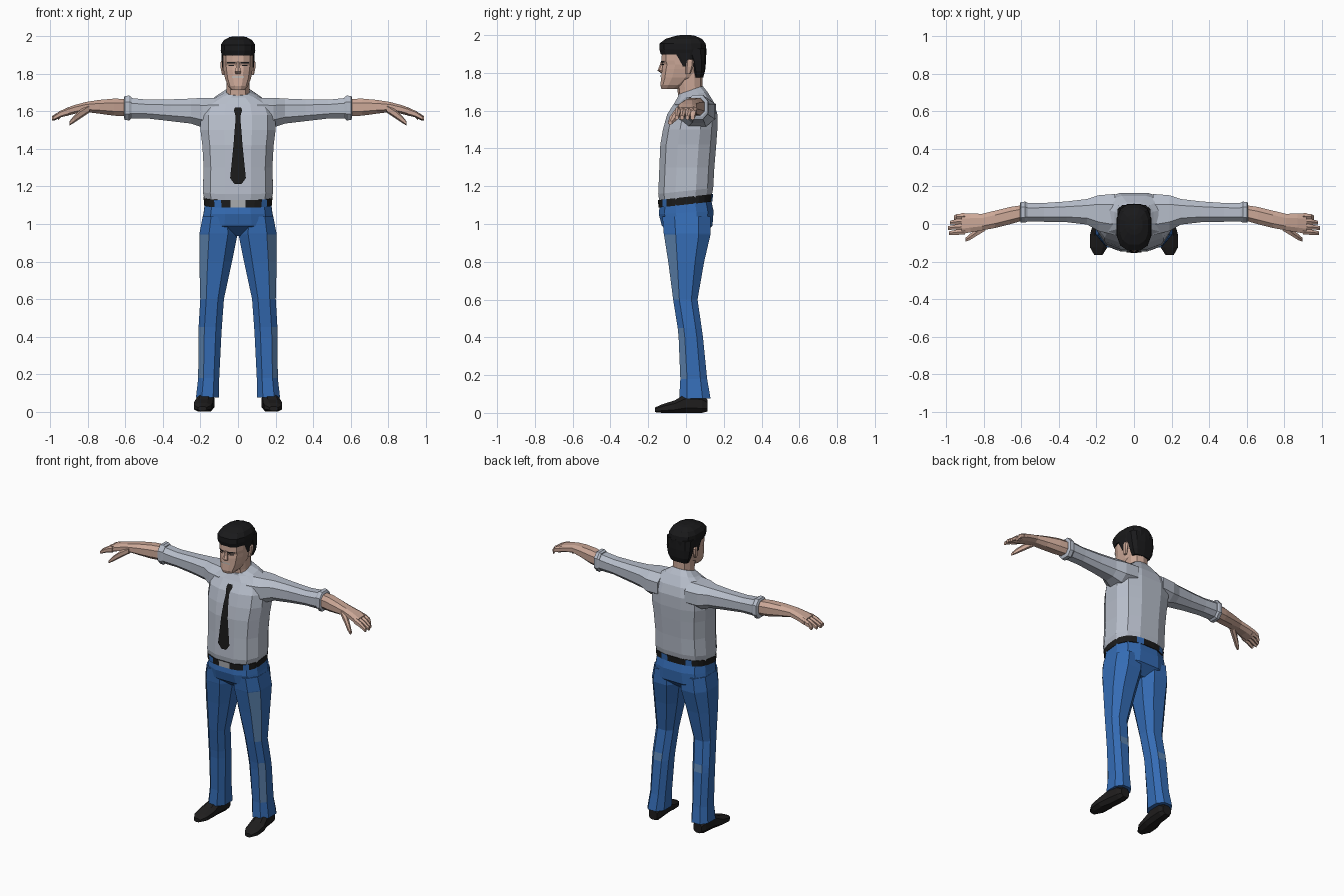
import bpy, bmesh, math


def material(name, rgb):
    m = bpy.data.materials.new(name)
    m.diffuse_color = (*rgb, 1)
    return m


SKIN = material("skin", (0.60, 0.39, 0.31))
SHIRT = material("pale_grey_shirt", (0.47, 0.51, 0.59))
DENIM = material("blue_denim", (0.035, 0.15, 0.46))
FADED = material("faded_denim", (0.11, 0.23, 0.43))
HAIR = material("black_hair", (0.010, 0.010, 0.011))
CLOTH = material("black_cloth", (0.011, 0.011, 0.011))
SHOE = material("shoe_leather", (0.014, 0.013, 0.013))
METAL = material("buckle_metal", (0.42, 0.43, 0.45))
TEETH = material("teeth", (0.55, 0.50, 0.46))


def finish(name, bm, mats, mirror=False):
    me = bpy.data.meshes.new(name)
    bm.to_mesh(me)
    bm.free()
    for m in mats:
        me.materials.append(m)
    ob = bpy.data.objects.new(name, me)
    bpy.context.collection.objects.link(ob)
    if mirror:
        ob.modifiers.new("mirror", 'MIRROR').use_axis[0] = True
    return ob


def loft(name, axis, rings, mats, n=8, e=0.8, rule=None, mirror=False):
    """Skin rings (t, centre, half, low, high, tilt) placed along an axis."""
    bm = bmesh.new()
    top = math.cos(math.pi / n) ** e
    power = lambda v: math.copysign(abs(v) ** e, v) / top
    loops = []
    for t, c, h, lo, hi, *tilt in rings:
        loop = []
        for k in range(n):
            w = 2 * math.pi * (k + 0.5) / n
            a = c + h * power(math.cos(w))
            b = (lo + hi) / 2 + (hi - lo) / 2 * power(math.sin(w))
            s = t + (tilt[0] * b if tilt else 0)
            loop.append(bm.verts.new({'x': (s, a, b), 'y': (a, s, b), 'z': (a, b, s)}[axis]))
        loops.append(loop)
    for i in range(len(loops) - 1):
        p, q = loops[i], loops[i + 1]
        for k in range(n):
            f = bm.faces.new((p[k], p[(k + 1) % n], q[(k + 1) % n], q[k]))
            if rule:
                f.material_index = rule(i, k, f.calc_center_median())
    bm.faces.new(loops[0])
    bm.faces.new(loops[-1])
    bmesh.ops.recalc_face_normals(bm, faces=bm.faces)
    return finish(name, bm, mats, mirror)


def plate(name, rows, mat, mirror=False):
    """Thin front-facing sheet from rows of points, bottom row first."""
    bm = bmesh.new()
    grid = [[bm.verts.new(p) for p in r] for r in rows]
    for lo, hi in zip(grid, grid[1:]):
        for k in range(len(lo) - 1):
            bm.faces.new((lo[k], lo[k + 1], hi[k + 1], hi[k]))
    return finish(name, bm, [mat], mirror)


# Shirt body
TORSO = [(1.135, 0, .178, -.141, .136, .11), (1.175, 0, .187, -.147, .144, .11),
         (1.30, 0, .183, -.141, .150), (1.42, 0, .190, -.136, .160),
         (1.50, 0, .200, -.122, .166), (1.58, 0, .198, -.100, .166),
         (1.64, 0, .175, -.062, .150), (1.68, 0, .105, -.043, .115, .15),
         (1.70, 0, .064, -.042, .088, .35)]
loft("shirt_body", 'z', TORSO, [SHIRT], n=12, e=0.75)

# Sleeves with rolled cuffs
loft("sleeve", 'x', [(.10, .05, .110, 1.52, 1.672), (.19, .058, .095, 1.515, 1.672),
                     (.25, .065, .068, 1.535, 1.668), (.36, .065, .055, 1.548, 1.664),
                     (.48, .062, .050, 1.562, 1.662), (.58, .062, .049, 1.562, 1.672)],
     [SHIRT], mirror=True)
loft("rolled_cuff", 'x', [(.568, .063, .050, 1.562, 1.676), (.58, .063, .056, 1.552, 1.684),
                          (.603, .062, .055, 1.554, 1.682), (.608, .062, .046, 1.568, 1.672)],
     [SHIRT], mirror=True)

# Forearm and hand
loft("forearm_and_hand", 'x', [(.59, .060, .041, 1.574, 1.666), (.66, .045, .046, 1.577, 1.668),
                               (.74, .025, .046, 1.588, 1.661), (.81, .010, .044, 1.597, 1.650),
                               (.87, .006, .050, 1.587, 1.634), (.92, .002, .056, 1.574, 1.616)],
     [SKIN], mirror=True)
# Four drooping fingers
for i, (y, tip) in enumerate([(-.041, .985), (-.013, .99), (.015, .98), (.042, .96)]):
    loft(f"finger_{i + 1}", 'x', [(.90, y, .0145, 1.582, 1.620), (.945, y - .003, .014, 1.570, 1.602),
                                  (tip, y - .008, .010, 1.552, 1.574)], [SKIN], n=6, mirror=True)
loft("thumb", 'x', [(.79, -.012, .022, 1.597, 1.636), (.84, -.045, .019, 1.564, 1.606),
                    (.875, -.070, .016, 1.540, 1.574), (.898, -.084, .010, 1.526, 1.546)],
     [SKIN], n=6, mirror=True)

# Trousers
loft("trouser_hips", 'z', [(1.13, 0, .174, -.138, .130, .11), (1.06, 0, .183, -.144, .146, .05),
                           (.99, 0, .196, -.128, .140), (.935, 0, .130, -.060, .080)],
     [DENIM], n=12, e=0.75)


def fading(i, k, c):
    if k == 6 and i in (2, 3, 5, 6):      # outer front thigh and shin
        return 1
    return 1 if k == 1 and i == 5 else 0  # back of the calf


loft("trouser_leg", 'z', [(1.04, .100, .088, -.125, .130), (.95, .104, .101, -.118, .130),
                          (.945, .104, .101, -.117, .130), (.80, .119, .087, -.094, .096),
                          (.60, .138, .063, -.068, .061), (.45, .148, .062, -.044, .083),
                          (.40, .150, .061, -.039, .090), (.18, .156, .056, -.030, .112),
                          (.075, .163, .061, -.036, .130)],
     [DENIM, FADED], rule=fading, mirror=True)


# Belt with buckle and trouser loops
def belt_parts(i, k, c):
    if c.y < 0 and abs(c.x) < .045:
        return 1
    return 2 if k in (4, 7, 15, 20) else 0


loft("belt", 'z', [(1.103, 0, .181, -.146, .140, .11), (1.143, 0, .183, -.148, .143, .11)],
     [CLOTH, METAL, DENIM], n=24, e=0.75, rule=belt_parts)

# Shoes
loft("shoe", 'y', [(.115, .166, .030, .008, .070), (.085, .167, .042, 0, .095),
                   (.00, .175, .044, 0, .102), (-.06, .184, .051, 0, .066),
                   (-.125, .188, .046, 0, .046), (-.165, .190, .022, .004, .028)],
     [SHOE], mirror=True)


# Tie follows the chest
def chest(z):
    for a, b in zip(TORSO, TORSO[1:]):
        if a[0] <= z <= b[0]:
            return a[3] + (b[3] - a[3]) * (z - a[0]) / (b[0] - a[0])


plate("tie", [[(s * w, chest(z) - .008, z) for s in (-1, 1)] for z, w in
              [(1.212, .018), (1.245, .042), (1.30, .036), (1.42, .024), (1.50, .018),
               (1.565, .012), (1.58, .014), (1.605, .022), (1.622, .016)]], CLOTH)

# Neck and head
loft("neck", 'z', [(1.65, 0, .062, -.038, .085), (1.71, 0, .060, -.042, .085),
                   (1.80, 0, .062, -.060, .085)], [SKIN], n=10)
loft("head", 'z', [(1.715, 0, .036, -.130, -.045), (1.735, 0, .054, -.136, .000),
                   (1.775, 0, .069, -.131, .055), (1.82, 0, .077, -.127, .080),
                   (1.845, 0, .080, -.122, .085), (1.865, 0, .080, -.130, .088),
                   (1.93, 0, .080, -.126, .088)], [SKIN], n=12, e=0.75)
loft("nose", 'z', [(1.800, 0, .012, -.132, -.11), (1.812, 0, .017, -.149, -.11),
                   (1.835, 0, .011, -.139, -.11), (1.862, 0, .008, -.131, -.11)], [SKIN], n=6)
loft("ear", 'z', [(1.795, .078, .007, .000, .022), (1.83, .083, .009, .000, .036),
                  (1.862, .083, .010, .002, .040), (1.872, .080, .008, .010, .032)],
     [SKIN], n=6, mirror=True)


# Brows, eyes and mouth
def face_strip(name, z0, z1, xs, mat, y=-.133):
    row = lambda z: [(x, y + max(0, x - .028) * .62, z) for x in xs]
    plate(name, [row(z0), row(z1)], mat, mirror=True)


face_strip("eyebrow", 1.856, 1.864, (.014, .028, .058), HAIR)
face_strip("eye", 1.841, 1.847, (.020, .028, .050), HAIR, -.129)
face_strip("mouth", 1.779, 1.789, (0, .028, .032), TEETH, -.1345)

# Hair: crown, back and sideburns
loft("hair_crown", 'z', [(1.898, 0, .087, -.133, .104), (1.925, 0, .092, -.141, .107),
                         (1.955, 0, .091, -.141, .104), (1.98, 0, .075, -.108, .085),
                         (1.996, 0, .045, -.055, .048), (2.0, 0, .022, -.030, .025)],
     [HAIR], n=12, e=0.75)
loft("hair_back", 'z', [(1.775, 0, .060, .040, .090), (1.81, 0, .076, .034, .100),
                        (1.865, 0, .086, .020, .105), (1.93, 0, .088, -.010, .106)],
     [HAIR], n=10, e=0.7)
loft("sideburn", 'z', [(1.835, .078, .006, -.018, .002), (1.875, .081, .006, -.034, .030),
                       (1.92, .082, .007, -.060, .040)], [HAIR], n=6, mirror=True)
